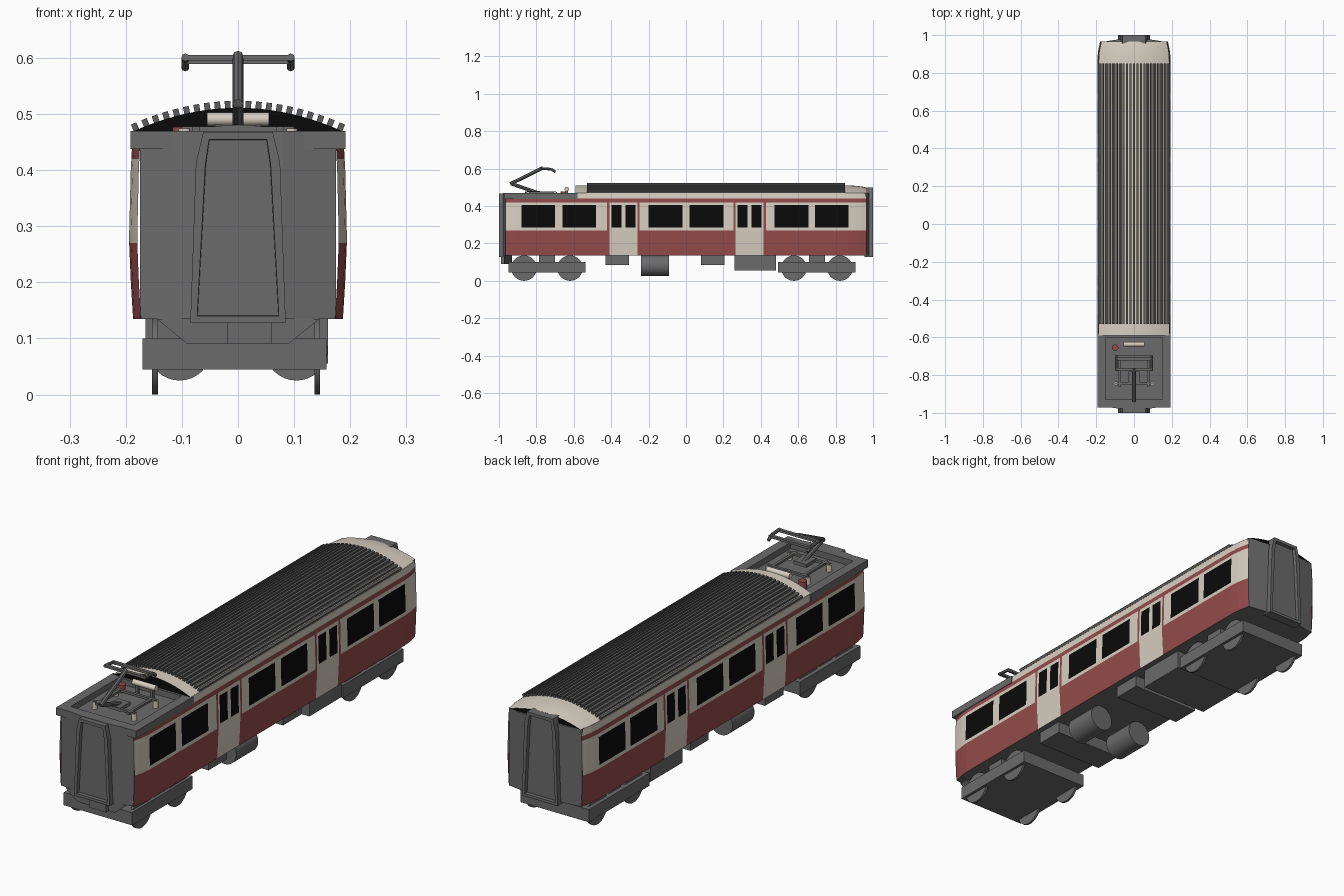
import bpy, bmesh, math
from mathutils import Vector

if "Cube" in bpy.data.objects:
    bpy.data.objects.remove(bpy.data.objects["Cube"])


def mat(name, rgb):
    m = bpy.data.materials.new(name)
    m.diffuse_color = (*rgb, 1)
    m.use_nodes = True
    m.node_tree.nodes["Principled BSDF"].inputs["Base Color"].default_value = m.diffuse_color
    return m


GREY = mat("mid grey", (0.15, 0.145, 0.15))
RIB = mat("roof grey", (0.11, 0.107, 0.11))
RED = mat("dull red", (0.30, 0.07, 0.07))
CREAM = mat("cream", (0.68, 0.62, 0.53))
BLACK = mat("black", (0.003, 0.003, 0.003))


def finish(bm, name, *mats):
    bmesh.ops.recalc_face_normals(bm, faces=bm.faces[:])
    me = bpy.data.meshes.new(name)
    bm.to_mesh(me)
    bm.free()
    for m in mats:
        me.materials.append(m)
    ob = bpy.data.objects.new(name, me)
    bpy.context.collection.objects.link(ob)
    return ob


def box(name, x, y, z, m):
    """Box from (min, max) ranges."""
    bm = bmesh.new()
    bmesh.ops.create_cube(bm, size=1)
    for v in bm.verts:
        v.co = [(r[0] + r[1]) / 2 + c * (r[1] - r[0]) for r, c in zip((x, y, z), v.co)]
    return finish(bm, name, m)


def rod(name, a, b, r, m, sides=24):
    """Cylinder (or square bar with 4 sides) between two points."""
    a, b = Vector(a), Vector(b)
    bm = bmesh.new()
    bmesh.ops.create_cone(bm, cap_ends=True, segments=sides, radius1=r, radius2=r, depth=(b - a).length)
    ob = finish(bm, name, m)
    ob.location = (a + b) / 2
    ob.rotation_euler = (b - a).to_track_quat('Z', 'Y').to_euler()
    if sides > 8:
        for p in ob.data.polygons:
            p.use_smooth = len(p.vertices) == 4
    return ob


def prism(bm, pts, y0, y1):
    """Extrude an x-z outline along y; returns the face at y1."""
    a = [bm.verts.new((x, y0, z)) for x, z in pts]
    b = [bm.verts.new((x, y1, z)) for x, z in pts]
    bm.faces.new(a)
    for i in range(len(pts)):
        j = (i + 1) % len(pts)
        bm.faces.new((a[i], a[j], b[j], b[i]))
    return bm.faces.new(b)


def taper(y):
    """Body narrows slightly toward both ends."""
    return 1 - 0.075 * max(0, (abs(y) - 0.88) / 0.085) ** 1.5


# Side walls: grid cut at window, door and stripe edges
windows = [(-0.88, -0.70), (-0.66, -0.48), (-0.20, -0.02), (0.02, 0.20), (0.473, 0.655), (0.69, 0.87)]
doors = [(-0.41, -0.26), (0.265, 0.415)]
panes = [(d + a, d + b) for d, _ in doors for a, b in ((0.011, 0.064), (0.086, 0.139))]
frames = [(a - 0.012, b + 0.012) for a, b in doors]
ys = sorted({y for r in windows + doors + panes + frames for y in r} | {-0.965, -0.94, -0.91, 0.91, 0.94, 0.965})
wall = [(0.135, 0.187), (0.2, 0.191), (0.27, 0.194), (0.285, 0.194), (0.405, 0.191),
        (0.42, 0.19), (0.44, 0.189), (0.47, 0.186)]


def inside(y, ranges):
    return any(a < y < b for a, b in ranges)


def paint(y, z):
    if z > 0.44:
        return 0
    if z > 0.42:
        return 1
    if 0.285 < z < 0.405 and inside(y, windows + panes):
        return 2
    if inside(y, doors):
        return 0
    return 1 if z < 0.27 or inside(y, frames) else 0


bm = bmesh.new()
for s in (-1, 1):
    g = [[bm.verts.new((s * x * taper(y), y, z)) for z, x in wall] for y in ys]
    for i in range(len(ys) - 1):
        for j in range(len(wall) - 1):
            q = [g[i][j], g[i + 1][j], g[i + 1][j + 1], g[i][j + 1]]
            f = bm.faces.new(q if s > 0 else q[::-1])
            f.material_index = paint((ys[i] + ys[i + 1]) / 2, (wall[j][0] + wall[j + 1][0]) / 2)
finish(bm, "side_walls", CREAM, RED, BLACK)

# Floor and slightly bowed end panels, following the wall line in plan
plan = [(0.187 * taper(y), y) for y in ys]
bm = bmesh.new()
bm.faces.new([bm.verts.new((x, y, 0.136)) for x, y in plan + [(-x, y) for x, y in plan[::-1]]])
finish(bm, "floor", GREY)
for s, name in ((-1, "front"), (1, "rear")):
    bm = bmesh.new()
    row = [(-0.175, 0.963), (-0.08, 0.978), (0.08, 0.978), (0.175, 0.963), (0.175, 0.93), (-0.175, 0.93)]
    lo = [bm.verts.new((x, s * y, 0.135)) for x, y in row]
    hi = [bm.verts.new((x, s * y, 0.47)) for x, y in row]
    bm.faces.new(lo)
    bm.faces.new(hi)
    for i in range(6):
        bm.faces.new((lo[i], lo[i - 1], hi[i - 1], hi[i]))
    finish(bm, name + "_end_panel", GREY)

    # Gangway frame with recessed door
    top = 0.468 if s < 0 else 0.498
    half = [(0.085, 0.128), (0.075, top - 0.055), (0.062, top)]
    bm = bmesh.new()
    face = prism(bm, half + [(-x, z) for x, z in half[::-1]], s * 0.955, s * 1.0)
    bmesh.ops.recalc_face_normals(bm, faces=bm.faces[:])
    bmesh.ops.inset_individual(bm, faces=[face], thickness=0.017, depth=0)
    bmesh.ops.inset_individual(bm, faces=[face], thickness=0.001, depth=-0.016)
    finish(bm, name + "_gangway", GREY)

# Lower front apron and coupler
bm = bmesh.new()
prism(bm, [(-0.145, 0.135), (-0.09, 0.09), (0.09, 0.09), (0.145, 0.135)], -0.93, -0.972)
finish(bm, "front_apron", GREY)
box("coupler", (-0.02, 0.06), (-0.99, -0.93), (0.09, 0.13), GREY)


# Curved roof with black ends
def arch(x):
    return 0.042 * (1 - (x / 0.187) ** 2)


bm = bmesh.new()
N = 24
rows = []
for y, k in ((-0.59, 1), (0.85, 1), (0.91, 0.93), (0.94, 0.84), (0.967, 0.70)):
    xs = [0.187 * (2 * i / N - 1) for i in range(N + 1)]
    rows.append([bm.verts.new((x * taper(y), y, 0.469 + k * arch(x))) for x in xs])
for a, b in zip(rows, rows[1:]):
    for i in range(N):
        bm.faces.new((a[i], a[i + 1], b[i + 1], b[i])).smooth = True
for r in (rows[0], rows[-1]):
    bm.faces.new(r).material_index = 1
finish(bm, "roof", CREAM, BLACK)

# Roof ribs standing along the arch
for i in range(-10, 11):
    x = i * 0.0181
    rib = box("roof_rib", (-0.0052, 0.0052), (-0.53, 0.85), (-0.003, 0.0125), RIB)
    rib.location = (x, 0, 0.469 + arch(x))
    rib.rotation_euler.y = math.atan(2 * 0.042 * x / 0.187 ** 2)

# Pantograph well: rim with sunken floor
bm = bmesh.new()
o = [(-0.192, -0.972), (0.192, -0.972), (0.192, -0.58), (-0.192, -0.58)]
n = [(-0.15, -0.93), (0.15, -0.93), (0.15, -0.60), (-0.15, -0.60)]
loops = [[bm.verts.new((x, y, z)) for x, y in p] for p, z in ((o, 0.438), (o, 0.47), (n, 0.47), (n, 0.444))]
for a, b in zip(loops, loops[1:]):
    for i in range(4):
        bm.faces.new((a[i - 1], a[i], b[i], b[i - 1]))
bm.faces.new(loops[0])
bm.faces.new(loops[-1])
finish(bm, "roof_well", GREY)

# Well equipment
rod("resistor_tube", (-0.055, -0.637, 0.491), (0.055, -0.637, 0.491), 0.012, CREAM)
for x in (-0.035, 0.035):
    box("resistor_foot", (x - 0.006, x + 0.006), (-0.643, -0.631), (0.444, 0.483), GREY)
rod("warning_lamp", (-0.1, -0.655, 0.444), (-0.1, -0.655, 0.477), 0.017, RED)
for x in (-0.095, 0.095):
    for y in (-0.845, -0.70):
        rod("insulator", (x, y, 0.444), (x, y, 0.474), 0.011, CREAM, 16)

# Pantograph: base frame, folded arms, collector head
for y in (-0.845, -0.70):
    box("pantograph_base_bar", (-0.1, 0.1), (y - 0.006, y + 0.006), (0.468, 0.478), GREY)
for x in (-0.075, 0.075):
    box("pantograph_base_rail", (x - 0.006, x + 0.006), (-0.86, -0.70), (0.468, 0.478), GREY)
box("pantograph_pivot", (-0.03, 0.03), (-0.85, -0.78), (0.465, 0.48), GREY)
for name, a, b in (("lower_arm", (0, -0.80, 0.473), (0, -0.935, 0.52)),
                   ("upper_arm", (0, -0.94, 0.518), (0, -0.765, 0.604))):
    arm = rod("pantograph_" + name, a, b, 0.0095, GREY, 8)
for y, z in ((-0.77, 0.60), (-0.715, 0.594)):
    box("collector_bar", (-0.1, 0.1), (y - 0.007, y + 0.007), (z - 0.005, z + 0.005), GREY)
for x in (-0.094, 0.094):
    rod("collector_side", (x, -0.775, 0.601), (x, -0.72, 0.597), 0.007, GREY, 8)
    rod("collector_horn", (x, -0.72, 0.597), (x, -0.698, 0.582), 0.007, GREY, 8)

# Bogies with wheels half hidden in the frame
for name, c in (("front", -0.743), ("rear", 0.70)):
    box(name + "_bogie_frame", (-0.17, 0.158), (c - 0.207, c + 0.207), (0.045, 0.10), GREY)
    box(name + "_bogie_bolster", (-0.15, 0.145), (c - 0.042, c + 0.042), (0.095, 0.14), GREY)
    for y in (c - 0.123, c + 0.123):
        for x in (-0.148, 0.141):
            rod(name + "_wheel", (x - 0.005, y, 0.068), (x + 0.005, y, 0.068), 0.068, GREY, 32)

# Underfloor boxes and air tanks
for a, b, z in ((-0.43, -0.305, 0.085), (0.08, 0.205, 0.085), (0.26, 0.48, 0.055)):
    box("equipment_box", (-0.165, 0.16), (a, b), (z, 0.14), GREY)
for x in (-0.104, 0.104):
    rod("air_tank", (x, -0.24, 0.081), (x, -0.09, 0.081), 0.056, GREY, 32)
